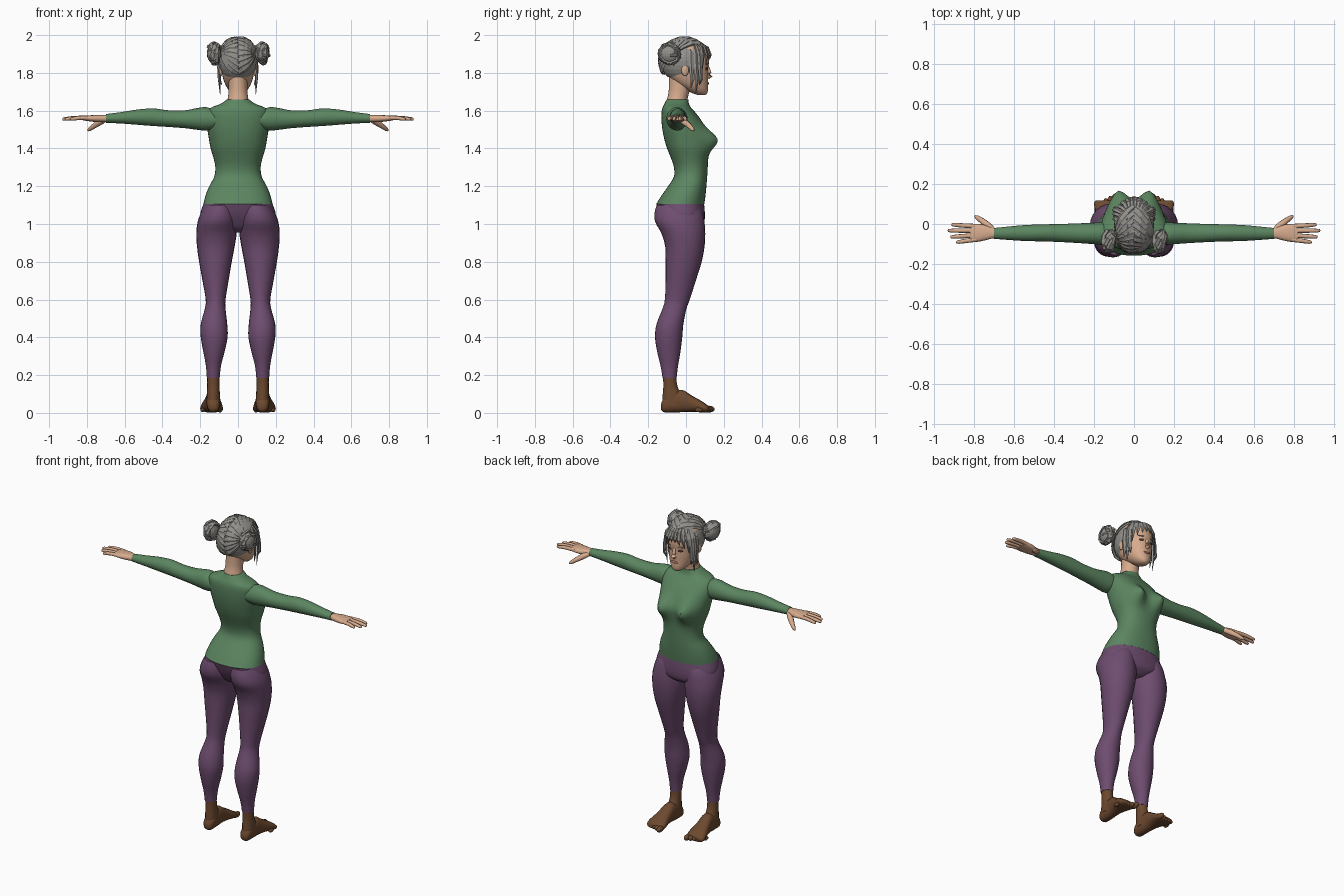
import bpy, bmesh, math, random
from mathutils import Vector, Matrix

if "Cube" in bpy.data.objects:
    bpy.data.objects.remove(bpy.data.objects["Cube"])

random.seed(4)


def mat(name, rgb):
    m = bpy.data.materials.new(name)
    m.diffuse_color = (*rgb, 1)
    m.use_nodes = True
    m.node_tree.nodes["Principled BSDF"].inputs["Base Color"].default_value = m.diffuse_color
    return m


SKIN = mat("skin", (0.68, 0.41, 0.27))
GREEN = mat("green_knit", (0.105, 0.235, 0.117))
PURPLE = mat("purple_cloth", (0.155, 0.073, 0.160))
BROWN = mat("brown_leather", (0.150, 0.066, 0.028))
HAIR = mat("grey_hair", (0.29, 0.28, 0.26))
EYE = mat("dark_eye", (0.09, 0.035, 0.02))
LIP = mat("lip", (0.45, 0.18, 0.13))


def finish(name, bm, material, smooth=True):
    bmesh.ops.recalc_face_normals(bm, faces=bm.faces[:])
    me = bpy.data.meshes.new(name)
    bm.to_mesh(me)
    bm.free()
    ob = bpy.data.objects.new(name, me)
    bpy.context.collection.objects.link(ob)
    me.materials.append(material)
    if smooth:
        bpy.ops.object.select_all(action='DESELECT')
        ob.select_set(True)
        bpy.context.view_layer.objects.active = ob
        bpy.ops.object.shade_smooth_by_angle(angle=math.radians(50))
    return ob


def spline(rows, sub):
    """Smooth interpolation of rows of numbers."""
    out = []
    for i in range(len(rows) - 1):
        p0, p1 = rows[max(i - 1, 0)], rows[i]
        p2, p3 = rows[i + 1], rows[min(i + 2, len(rows) - 1)]
        for k in range(sub):
            t = k / sub
            out.append([0.5 * (2 * b + (c - a) * t + (2 * a - 5 * b + 4 * c - d) * t * t
                               + (3 * b - a - 3 * c + d) * t ** 3)
                        for a, b, c, d in zip(p0, p1, p2, p3)])
    return out + [list(rows[-1])]


def skin_rings(bm, rings):
    vs = [[bm.verts.new(p) for p in r] for r in rings]
    n = len(vs[0])
    for a, b in zip(vs, vs[1:]):
        for i in range(n):
            bm.faces.new((a[i], a[(i + 1) % n], b[(i + 1) % n], b[i]))
    bm.faces.new(vs[0])
    bm.faces.new(vs[-1])


def loft(name, axis, rows, material, side=1, n=24, power=2.0, sub=3, warp=None):
    """Loft rounded sections; row = position, u min, u max, v min, v max."""
    rings = []
    for t, u0, u1, v0, v1 in spline(rows, sub):
        ring = []
        for i in range(n):
            a = 2 * math.pi * i / n
            c, s = math.cos(a), math.sin(a)
            u = (u0 + u1) / 2 + (u1 - u0) / 2 * math.copysign(abs(c) ** (2 / power), c)
            v = (v0 + v1) / 2 + (v1 - v0) / 2 * math.copysign(abs(s) ** (2 / power), s)
            p = {'x': (t, u, v), 'y': (u, t, v), 'z': (u, v, t)}[axis]
            p = warp(*p) if warp else p
            ring.append((p[0] * side, p[1], p[2]))
        rings.append(ring)
    bm = bmesh.new()
    skin_rings(bm, rings)
    return finish(name, bm, material)


def add_tube(bm, pts, radii, n=8, flat=1.0, out=None):
    """Tapered tube along points; flat squashes it along the 'out' direction."""
    pts = [Vector(p) for p in pts]
    rings = []
    for i, p in enumerate(pts):
        d = (pts[min(i + 1, len(pts) - 1)] - pts[max(i - 1, 0)]).normalized()
        o = (p - out) if out else Vector((0.02, 0.1, 1))
        o = (o - d * o.dot(d)).normalized()
        w = d.cross(o)
        rings.append([p + (w * math.cos(6.28319 * k / n) + o * math.sin(6.28319 * k / n) * flat) * radii[i]
                      for k in range(n)])
    skin_rings(bm, rings)


def ellipsoid(name, c, r, material, rot=0, smooth=True):
    bm = bmesh.new()
    m = Matrix.Translation(c) @ Matrix.Rotation(rot, 4, 'Z') @ Matrix.Diagonal((*r, 1))
    bmesh.ops.create_uvsphere(bm, u_segments=16, v_segments=10, radius=1, matrix=m)
    return finish(name, bm, material, smooth)


# Shirt, with the bust raised from the front of the torso
def bust(x, y, z):
    if y > 0.0:
        y += 0.057 * math.exp(-((abs(x) - 0.08) / 0.046) ** 2 - ((z - 1.445) / 0.062) ** 2)
    return x, y, z


loft("shirt_torso", 'z', [
    (z, -w, w, a, b) for z, w, a, b in [
        (1.105, .183, -.158, .097), (1.15, .172, -.13, .103), (1.2, .152, -.095, .108),
        (1.25, .126, -.064, .112), (1.3, .12, -.064, .115), (1.35, .13, -.08, .118),
        (1.4, .145, -.1, .122), (1.45, .154, -.115, .122), (1.5, .162, -.125, .105),
        (1.55, .167, -.13, .08), (1.59, .163, -.13, .05), (1.615, .145, -.125, .028),
        (1.635, .095, -.115, .016), (1.66, .057, -.102, .012)]],
    GREEN, n=40, power=2.25, warp=bust)

# Pelvis joining the legs
loft("trouser_hips", 'z', [
    (z, -w, w, a, b) for z, w, a, b in [
        (.955, .05, -.06, .05), (.975, .11, -.09, .08), (1.0, .18, -.11, .096),
        (1.05, .2, -.138, .1), (1.105, .183, -.157, .096)]],
    PURPLE, n=40, power=2.25)

for s, tag in ((1, "right"), (-1, "left")):
    # Trouser leg
    loft("trouser_leg_" + tag, 'z', [
        (1.1, .02, .172, -.155, .07), (1.06, .008, .196, -.166, .09), (1.01, .005, .214, -.163, .098),
        (.95, .007, .221, -.13, .102), (.88, .018, .217, -.11, .098), (.8, .033, .206, -.108, .083),
        (.7, .05, .188, -.108, .052), (.6, .066, .171, -.112, .02), (.55, .066, .176, -.125, .002),
        (.47, .057, .197, -.156, -.014), (.4, .055, .197, -.164, -.02), (.32, .072, .183, -.152, -.03),
        (.25, .09, .17, -.135, -.042), (.185, .097, .165, -.124, -.05)], PURPLE, s)
    # Shoe: ankle, foot and toes
    loft("ankle_" + tag, 'z', [
        (.2, .098, .163, -.122, -.052), (.14, .098, .163, -.12, -.045), (.09, .095, .166, -.124, -.02),
        (.04, .093, .168, -.126, .0)], BROWN, s, n=16)
    loft("foot_" + tag, 'y', [
        (-.133, .118, .142, .02, .045), (-.118, .1, .16, .004, .075), (-.07, .094, .166, .002, .11),
        (-.02, .094, .17, .004, .122), (.03, .09, .182, .006, .092), (.075, .082, .195, .003, .067),
        (.105, .08, .2, .002, .047), (.118, .088, .19, .006, .036)], BROWN, s, n=16, power=2.4)
    for i in range(5):
        ellipsoid("toe_%s_%d" % (tag, i + 1),
                  (s * (.096 + .0225 * i), .122 - .0095 * i - (.004 * i if i > 2 else 0), .02 - .001 * i),
                  (.016 - .001 * i, .03 - .002 * i, .018 - .0015 * i), BROWN)
    # Sleeve
    loft("sleeve_" + tag, 'x', [
        (.11, -.105, .005, 1.505, 1.6), (.165, -.104, .008, 1.495, 1.618), (.21, -.1, .006, 1.498, 1.615),
        (.28, -.095, .003, 1.507, 1.602), (.37, -.09, .0, 1.514, 1.602), (.45, -.087, -.002, 1.519, 1.612),
        (.54, -.085, -.005, 1.526, 1.605), (.62, -.08, -.012, 1.532, 1.592),
        (.7, -.074, -.02, 1.536, 1.582)], GREEN, s)
    # Hand
    loft("palm_" + tag, 'x', [
        (.67, -.068, -.026, 1.54, 1.577), (.71, -.073, -.018, 1.54, 1.577), (.75, -.083, -.004, 1.54, 1.577),
        (.79, -.09, .001, 1.544, 1.575), (.82, -.089, -.001, 1.549, 1.572)], SKIN, s, n=16, power=2.5)
    bm = bmesh.new()
    for y0, x1, y1 in ((-.078, .888, -.09), (-.057, .917, -.064), (-.033, .93, -.033), (-.011, .912, -.004)):
        rows = spline([(.79, y0, 1.561), ((.79 + x1) / 2, (y0 + y1) / 2, 1.562), (x1 - .012, y1, 1.556), (x1, y1, 1.555)], 2)
        add_tube(bm, [(s * x, y, z) for x, y, z in rows], [.0115, .0115, .011, .0105, .009, .007, .003])
    add_tube(bm, [(s * x, y, z) for x, y, z in (
        (.7, -.035, 1.556), (.73, -.008, 1.54), (.76, .017, 1.52), (.785, .034, 1.502), (.795, .041, 1.494))],
        [.014, .018, .0145, .011, .004])
    finish("fingers_" + tag, bm, SKIN)

# Neck and head
loft("neck", 'z', [
    (1.62, -.065, .065, -.108, .012), (1.66, -.055, .055, -.1, .008), (1.7, -.05, .05, -.092, .018),
    (1.75, -.05, .05, -.09, .03), (1.79, -.05, .05, -.09, .03)], SKIN)
loft("head", 'z', [
    (z, -w, w, a, b) for z, w, a, b in [
        (1.683, .016, .062, .102), (1.692, .032, .035, .112), (1.71, .05, .0, .117), (1.74, .068, -.05, .117),
        (1.78, .081, -.09, .118), (1.825, .088, -.112, .118), (1.87, .091, -.12, .122),
        (1.92, .085, -.112, .108), (1.955, .065, -.085, .075), (1.975, .03, -.045, .035)]],
    SKIN, n=28, power=2.15)

# Face
bm = bmesh.new()
add_tube(bm, [(0, .108, 1.85), (0, .116, 1.825), (0, .123, 1.8), (0, .126, 1.786), (0, .115, 1.772)],
         [.007, .009, .012, .0155, .008])
finish("nose", bm, SKIN)
ellipsoid("lips", (0, .116, 1.745), (.022, .007, .007), LIP)
for s, tag in ((1, "right"), (-1, "left")):
    ellipsoid("eye_" + tag, (s * .036, .109, 1.822), (.016, .0045, .007), EYE, -s * .3)
    ellipsoid("eyebrow_" + tag, (s * .038, .111, 1.846), (.021, .004, .0035), HAIR, -s * .3)
    ellipsoid("ear_" + tag, (s * .09, -.005, 1.815), (.01, .02, .032), SKIN)

# Hair cap, open at the face and the nape
C, R = Vector((0, -.008, 1.862)), Vector((.1, .126, .118))
bm = bmesh.new()
bmesh.ops.create_uvsphere(bm, u_segments=24, v_segments=16, radius=1,
                          matrix=Matrix.Translation(C) @ Matrix.Diagonal((*R, 1)))
gone = [f for f in bm.faces if f.calc_center_median().z < 1.775
        or (f.calc_center_median().y > .03 and f.calc_center_median().z < 1.905)]
bmesh.ops.delete(bm, geom=gone, context='FACES')
finish("hair_cap", bm, HAIR, False)


def on_cap(d, lift):
    d = d.normalized()
    return C + Vector((d.x * R.x, d.y * R.y, d.z * R.z)) * lift


# Locks combed from the parting into the two buns
bm = bmesh.new()
for s in (1, -1):
    root = Vector((s * .85, -.5, .3))
    for k in range(12):
        a = math.radians(38 + 16 * k)
        start = Vector((-s * .12, math.cos(a), math.sin(a)))
        pts = [on_cap(start.lerp(root, t / 6), 1.02 + .05 * math.sin(math.pi * t / 6) + random.uniform(0, .025))
               for t in range(7)]
        add_tube(bm, pts, [.006, .017, .021, .021, .018, .014, .008], 5, .4, C)
    # Short spikes along the crown
    for k in range(4):
        a = math.radians(65 + 17 * k)
        d = Vector((s * .18, math.cos(a), math.sin(a)))
        add_tube(bm, [on_cap(d, .98), on_cap(d + Vector((s * .1, -.1, 0)), 1.08),
                      on_cap(d + Vector((s * .15, -.25, 0)), 1.15)], [.016, .011, .002], 4, .5, C)
finish("combed_locks", bm, HAIR, False)

# Fringe and long side locks
bm = bmesh.new()
for s in (1, -1):
    for x, z, r in ((.012, 1.875, .011), (.035, 1.862, .013), (.058, 1.845, .014), (.076, 1.81, .013)):
        y = .006 + .122 * math.sqrt(1 - (x / .1) ** 2)
        add_tube(bm, [(s * x * .4, .055, 1.968), (s * x * .75, y * .82 + .012, 1.935),
                      (s * x, y + .004, 1.895), (s * x * 1.1, y, z)], [.009, r, r, .002], 5, .45, C)
    for y, z, x in ((.075, 1.735, .085), (.055, 1.685, .094), (.03, 1.72, .097)):
        add_tube(bm, [(s * .055, y * .7, 1.955), (s * .09, y * .95, 1.9), (s * .099, y, 1.83),
                      (s * .098, y + .004, 1.765), (s * x, y - .004, z)],
                 [.009, .015, .015, .012, .002], 5, .5, C)
finish("fringe_and_side_locks", bm, HAIR, False)

# Buns wound from overlapping loops, with loose tips
for s, tag in ((1, "right"), (-1, "left")):
    B = Vector((s * .127, -.085, 1.902))
    ellipsoid("bun_core_" + tag, B, (.038, .054, .052), HAIR, smooth=False)
    bm = bmesh.new()
    for k in range(7):
        m = Matrix.Rotation(k * .9, 3, 'X') @ Matrix.Rotation(.5 + .25 * k, 3, 'Y')
        pts, n = [], 9
        for i in range(n):
            a = 5.2 * i / (n - 1)
            q = m @ Vector((math.cos(a), math.sin(a), .3))
            q *= 1 + random.uniform(-.05, .1) + (.12 if i == n - 1 else 0)
            pts.append(B + Vector((q.x * .038, q.y * .053, q.z * .053)))
        add_tube(bm, pts, [.006, .011, .013, .014, .014, .013, .012, .009, .002], 5, .55, B)
    finish("bun_loops_" + tag, bm, HAIR, False)
